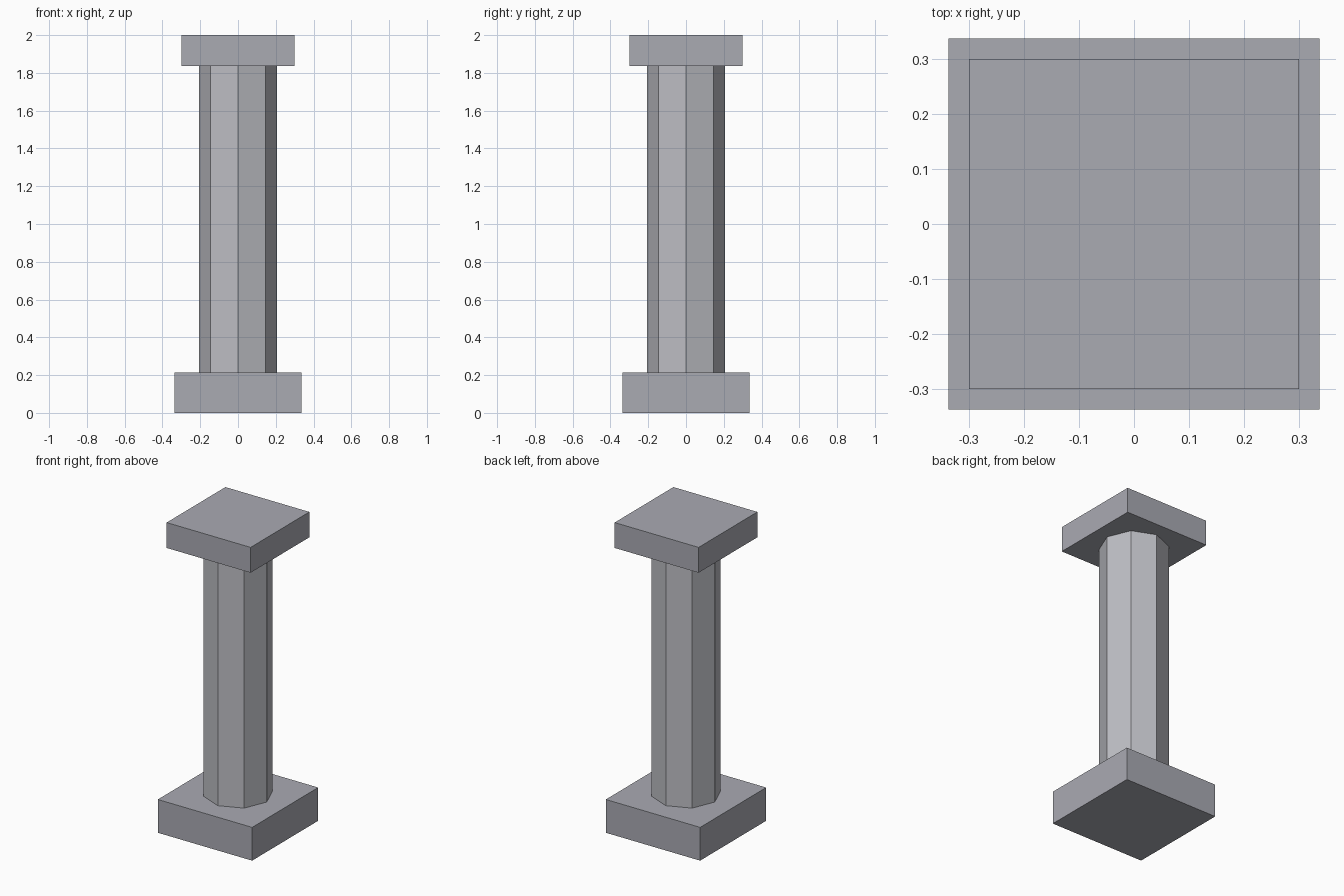
import bpy

if "Cube" in bpy.data.objects:
    bpy.data.objects.remove(bpy.data.objects["Cube"])


def paint(ob, name, colour):
    """Give a part a plain viewport colour."""
    mat = bpy.data.materials.get(name) or bpy.data.materials.new(name)
    mat.diffuse_color = (*colour, 1)
    mat.use_nodes = True
    mat.node_tree.nodes["Principled BSDF"].inputs["Base Color"].default_value = mat.diffuse_color
    ob.data.materials.append(mat)


def slab(name, half, z0, z1):
    """Square block standing between two heights."""
    bpy.ops.mesh.primitive_cube_add(size=1, location=(0, 0, (z0 + z1) / 2))
    ob = bpy.context.object
    ob.name = name
    ob.dimensions = (half * 2, half * 2, z1 - z0)
    bpy.ops.object.transform_apply(location=False, rotation=False, scale=True)
    paint(ob, "block_stone", (0.40, 0.405, 0.45))


BASE_TOP, CAP_BOTTOM, OVERLAP = 0.215, 1.836, 0.005

# Square base and smaller square capital
slab("base", 0.337, 0.0, BASE_TOP)
slab("capital", 0.30, CAP_BOTTOM, 2.0)

# Octagonal shaft with corners on the x and y axes
bpy.ops.mesh.primitive_cylinder_add(
    vertices=8, radius=0.206, depth=CAP_BOTTOM - BASE_TOP + 2 * OVERLAP,
    location=(0, 0, (BASE_TOP + CAP_BOTTOM) / 2))
shaft = bpy.context.object
shaft.name = "shaft"
paint(shaft, "shaft_stone", (0.51, 0.515, 0.55))
